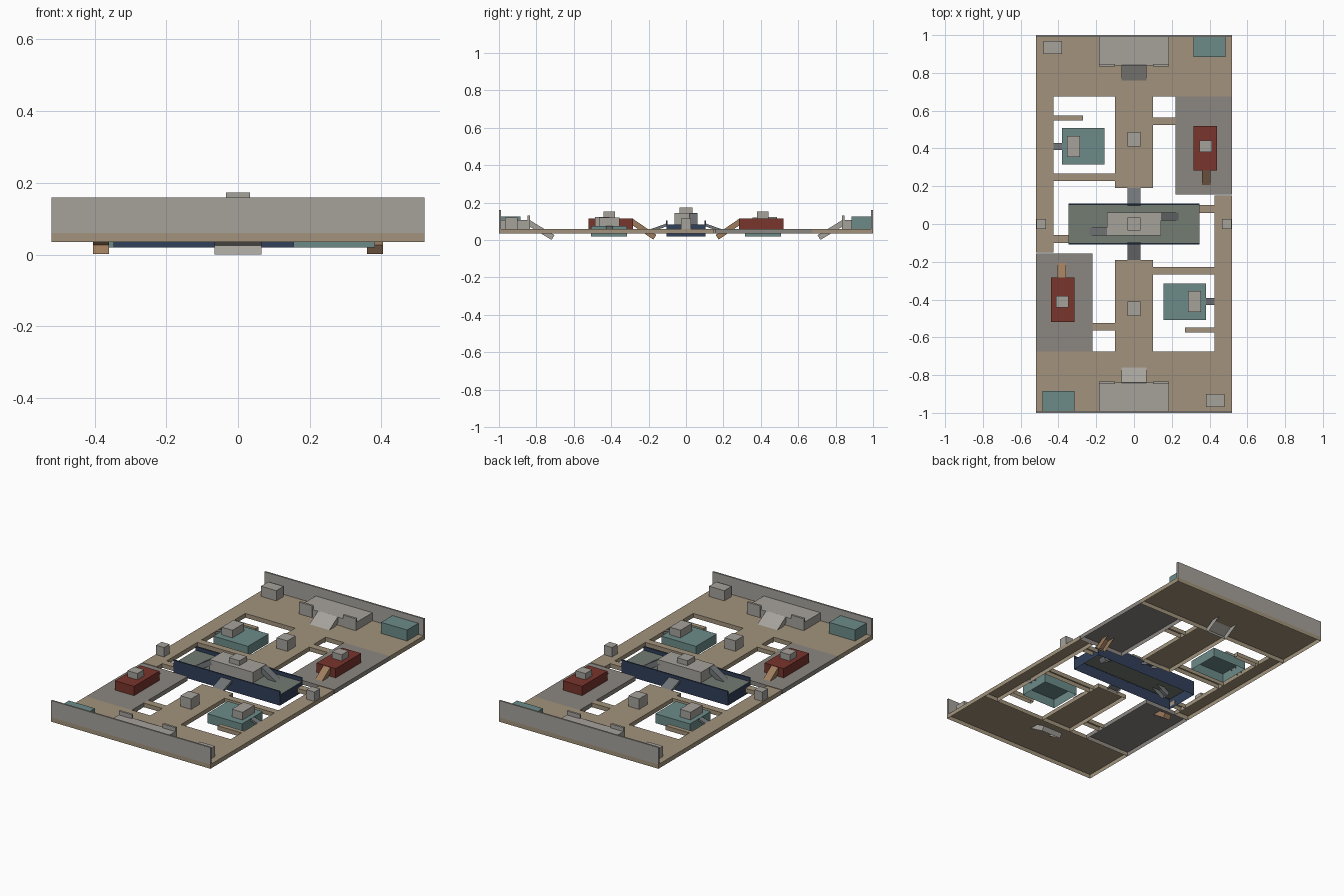
import bpy, bmesh
from math import pi, hypot
from mathutils import Vector

if "Cube" in bpy.data.objects:
    bpy.data.objects.remove(bpy.data.objects["Cube"])


def mat(name, r, g, b):
    m = bpy.data.materials.new(name)
    m.diffuse_color = (r, g, b, 1)
    m.use_nodes = True
    m.node_tree.nodes["Principled BSDF"].inputs["Base Color"].default_value = m.diffuse_color
    return m


TAN = mat("tan", .36, .29, .20)
STONE = mat("stone", .38, .36, .33)
FLOOR = mat("grey_floor", .26, .24, .22)
TEAL = mat("teal", .15, .26, .25)
RED = mat("red", .19, .035, .025)
NAVY = mat("navy", .03, .05, .10)
DECK = mat("deck", .17, .20, .17)
SLATE = mat("slate", .17, .18, .19)
WOOD = mat("wood", .34, .20, .11)


def finish(name, bm, mats, twin):
    bmesh.ops.recalc_face_normals(bm, faces=bm.faces)
    me = bpy.data.meshes.new(name)
    bm.to_mesh(me)
    bm.free()
    for m in mats:
        me.materials.append(m)
    # the arena repeats under a half turn about its centre
    for i in range(2 if twin else 1):
        ob = bpy.data.objects.new(name + ("_opposite" if i else ""), me)
        ob.rotation_euler.z = pi * i
        bpy.context.collection.objects.link(ob)


def box(name, x, y, z, m, twin=True, top=None):
    """Box shell with open underside, given as (min, max) ranges."""
    bm = bmesh.new()
    bmesh.ops.create_cube(bm, size=1)
    for v in bm.verts:
        v.co = Vector([r[0] if c < 0 else r[1] for c, r in zip(v.co, (x, y, z))])
    bm.normal_update()
    for f in bm.faces:
        if top and f.normal.z > .5:
            f.material_index = 1
    bmesh.ops.delete(bm, geom=[f for f in bm.faces if f.normal.z < -.5], context='FACES_ONLY')
    finish(name, bm, [m, top] if top else [m], twin)


def ramp(name, low, high, width, t, m, twin=True):
    """Tilted slab from the low to the high point of its top centre line."""
    a, b = Vector(low), Vector(high)
    d = (b - a).normalized()
    side = Vector((-d.y, d.x, 0)).normalized() * width / 2
    down = d.cross(side).normalized() * t
    if down.z > 0:
        down = -down
    bm = bmesh.new()
    q = [bm.verts.new(p + s + o) for o in (Vector(), down)
         for p, s in ((a, side), (a, -side), (b, -side), (b, side))]
    bm.faces.new(q[:4])
    for i in range(4):
        j = (i + 1) % 4
        bm.faces.new((q[i], q[j], q[j + 4], q[i + 4]))
    finish(name, bm, [m], twin)


G = (.035, .06)

# floors and walkways
box("end_floor", (-.52, .52), (.675, 1), G, TAN)
box("side_walkway", (-.52, -.425), (-.15, .675), G, TAN)
box("grey_floor", (.22, .52), (.155, .675), G, FLOOR)
box("centre_walkway", (-.1, .1), (.19, .675), G, TAN)
box("short_bridge", (.1, .22), (.523, .565), G, TAN)
box("long_bridge", (-.425, -.1), (.228, .268), G, TAN)
box("stub_beam", (-.425, -.27), (.548, .575), G, TAN)
box("side_bridge", (.345, .425), (.058, .1), G, TAN)

# end walls and raised end platforms
box("end_wall", (-.52, .52), (.99, 1), (.06, .16), STONE)
box("end_platform", (-.185, .185), (.838, .99), (.06, .107), STONE)
for s in (-1, 1):
    x = sorted((s * .1, s * .185))
    box("platform_parapet", x, (.835, .848), (.06, .13), STONE)
ramp("end_ramp", (0, .703, .026), (0, .84, .109), .13, .03, STONE)

# corner blocks
box("corner_teal_block", (.315, .485), (.885, .99), (.06, .125), TEAL)
box("corner_crate", (-.48, -.38), (.9, .968), (.06, .12), STONE)

# red blocks with crate and ramp
box("red_block", (.315, .44), (.283, .52), (.06, .115), RED)
box("red_block_crate", (.348, .412), (.38, .442), (.115, .152), STONE)
ramp("red_block_ramp", (.382, .158, .027), (.382, .285, .114), .045, .03, WOOD)

# teal floating platforms
box("teal_platform", (-.382, -.155), (.315, .508), (.02, .075), TEAL)
box("teal_platform_crate", (-.355, -.285), (.355, .465), (.075, .12), STONE)
ramp("teal_platform_ramp", (-.428, .41, .058), (-.378, .41, .075), .035, .012, SLATE)

# walkway cover crates
box("walkway_crate", (-.035, .035), (.41, .487), (.06, .122), STONE)
box("side_crate", (-.517, -.465), (-.026, .026), (.06, .115), STONE)

# centre platform
box("centre_platform", (-.347, .347), (-.105, .105), (.02, .083), NAVY, False, DECK)
box("centre_rail", (-.347, .347), (.1, .108), (.08, .105), NAVY)
box("centre_block", (-.142, .142), (-.062, .062), (.083, .145), STONE, False)
box("centre_crate", (-.034, .034), (-.034, .034), (.145, .174), STONE, False)
ramp("centre_block_ramp", (.272, .04, .06), (.14, .04, .144), .044, .03, SLATE)
ramp("centre_access_ramp", (0, .192, .057), (0, .1, .09), .07, .015, SLATE)
